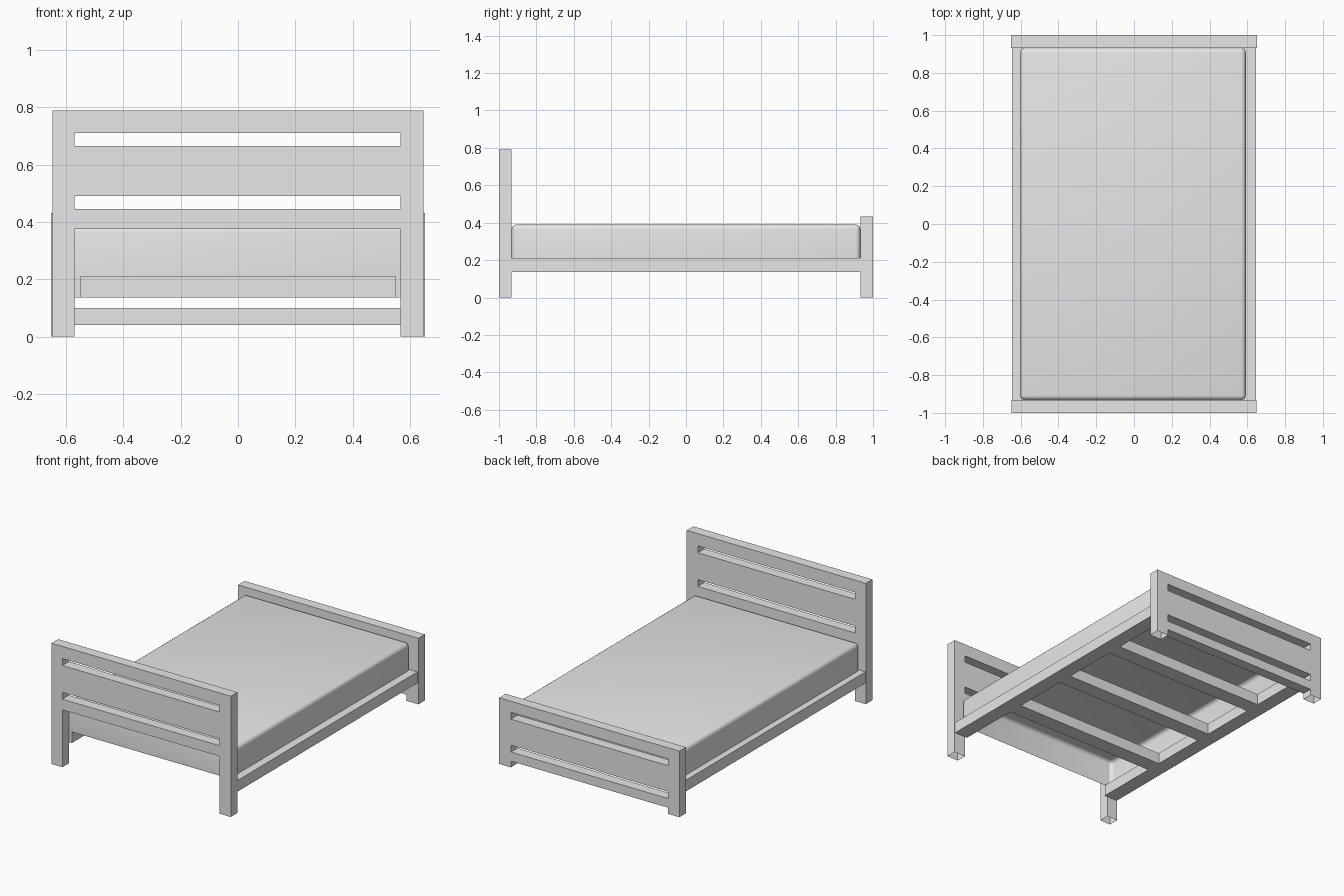
import bpy, bmesh
from mathutils import Matrix, Vector

cube = bpy.data.objects.get("Cube")
if cube:
    bpy.data.objects.remove(cube, do_unlink=True)

grey = bpy.data.materials.new("plain_grey")
grey.use_nodes = True
grey.diffuse_color = (0.8, 0.8, 0.8, 1)
grey.node_tree.nodes["Principled BSDF"].inputs["Base Color"].default_value = (0.8, 0.8, 0.8, 1)


def finish(bm, name):
    bmesh.ops.recalc_face_normals(bm, faces=bm.faces)
    mesh = bpy.data.meshes.new(name)
    bm.to_mesh(mesh)
    bm.free()
    mesh.materials.append(grey)
    obj = bpy.data.objects.new(name, mesh)
    bpy.context.collection.objects.link(obj)
    return obj


def box_mesh(lo, hi):
    lo, hi = Vector(lo), Vector(hi)
    bm = bmesh.new()
    bmesh.ops.create_cube(bm, size=1, matrix=Matrix.Translation((lo + hi) / 2)
                          @ Matrix.Diagonal((hi - lo).to_4d()))
    return bm


def open_bottom(bm, z):
    faces = [f for f in bm.faces if all(abs(v.co.z - z) < 0.001 for v in f.verts)]
    bmesh.ops.delete(bm, geom=faces, context='FACES')


def slotted_board(name, half, y0, y1, levels):
    """Board with two legs; centre rows alternate between open and filled."""
    bm = bmesh.new()
    xs = (-half, -0.57, 0.567, half)
    grid = [[bm.verts.new((x, y0, z)) for x in xs] for z in levels]
    for row in range(len(levels) - 1):
        for col in range(3):
            if col != 1 or row % 2:
                low, high = grid[row], grid[row + 1]
                bm.faces.new((low[col], low[col + 1], high[col + 1], high[col]))
    ext = bmesh.ops.extrude_face_region(bm, geom=bm.faces[:], use_keep_orig=True)
    moved = [g for g in ext["geom"] if isinstance(g, bmesh.types.BMVert)]
    bmesh.ops.translate(bm, verts=moved, vec=(0, y1 - y0, 0))
    bmesh.ops.recalc_face_normals(bm, faces=bm.faces)
    # Legs are hollow underneath
    open_bottom(bm, 0)
    return finish(bm, name)


# End boards with legs
slotted_board("headboard", 0.648, -1, -0.932, (0, 0.375, 0.445, 0.49, 0.665, 0.71, 0.79))
slotted_board("footboard", 0.652, 0.932, 1, (0, 0.04, 0.1, 0.145, 0.315, 0.36, 0.432))

# Side rails
for side, name in ((1, "left_rail"), (-1, "right_rail")):
    a, b = sorted((side * 0.55, side * 0.645))
    finish(box_mesh((a, -0.932, 0.137), (b, 0.932, 0.21)), name)

# Cross slats
for i in range(3):
    y = (i - 1) * 0.47
    finish(box_mesh((-0.55, y - 0.05, 0.137), (0.55, y + 0.05, 0.21)), f"slat_{i + 1}")

# Mattress: soft-edged shell, open below
bm = box_mesh((-0.603, -0.932, 0.21), (0.592, 0.932, 0.39))
open_bottom(bm, 0.21)
edges = [e for e in bm.edges if not e.is_boundary]
bmesh.ops.bevel(bm, geom=edges, offset=0.025, segments=4, profile=0.5, affect='EDGES')
mattress = finish(bm, "mattress")
for poly in mattress.data.polygons:
    poly.use_smooth = True
